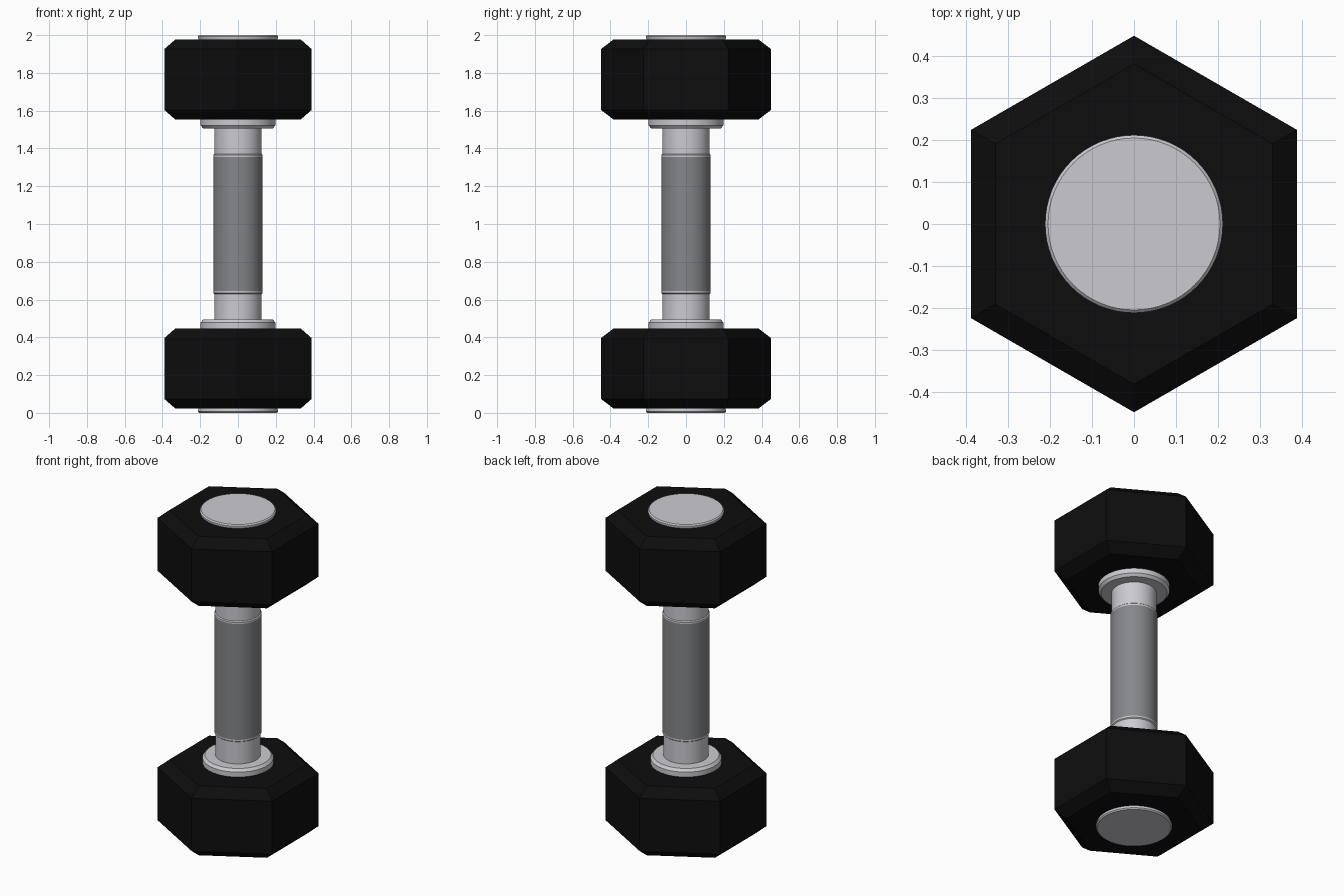
import bpy, bmesh, math

cube = bpy.data.objects.get("Cube")
if cube:
    bpy.data.objects.remove(cube, do_unlink=True)


def material(name, color, roughness, metallic=0.0):
    m = bpy.data.materials.new(name)
    m.diffuse_color = (*color, 1)
    m.use_nodes = True
    bsdf = m.node_tree.nodes["Principled BSDF"]
    bsdf.inputs["Base Color"].default_value = (*color, 1)
    bsdf.inputs["Roughness"].default_value = roughness
    bsdf.inputs["Metallic"].default_value = metallic
    return m


black = material("black rubber", (0.004, 0.004, 0.004), 0.6)
silver = material("silver metal", (0.60, 0.59, 0.63), 0.4)
grey = material("grey grip", (0.235, 0.24, 0.255), 0.6)


def lathe(name, profile, sides, mats, smooth=True, flip=False):
    """Closed solid of revolution from (radius, z) points; flip mirrors it about z = 1."""
    bm = bmesh.new()
    rings = []
    for r, z in profile:
        z = 2 - z if flip else z
        ring = []
        for i in range(sides):
            a = math.pi / 2 + 2 * math.pi * i / sides
            ring.append(bm.verts.new((r * math.cos(a), r * math.sin(a), z)))
        rings.append(ring)
    for low, high in zip(rings, rings[1:]):
        for i in range(sides):
            j = (i + 1) % sides
            bm.faces.new((low[i], low[j], high[j], high[i]))
    bm.faces.new(rings[0])
    bm.faces.new(rings[-1])
    bmesh.ops.recalc_face_normals(bm, faces=bm.faces[:])
    mesh = bpy.data.meshes.new(name)
    bm.to_mesh(mesh)
    bm.free()
    for m in mats:
        mesh.materials.append(m)
    obj = bpy.data.objects.new(name, mesh)
    bpy.context.collection.objects.link(obj)
    if smooth:
        bpy.ops.object.select_all(action='DESELECT')
        obj.select_set(True)
        bpy.context.view_layer.objects.active = obj
        bpy.ops.object.shade_smooth_by_angle(angle=math.radians(25))
    return obj


# Handle bar, swelling slightly into the grip
bar = lathe("handle_bar", [(0.125, 0.44), (0.125, 0.63), (0.131, 0.635), (0.131, 0.645),
                           (0.131, 1.355), (0.131, 1.365), (0.125, 1.37), (0.125, 1.56)],
            64, [silver, grey])
for f in bar.data.polygons:
    if 0.7 < f.center.z < 1.3 and abs(f.normal.z) < 0.5:
        f.material_index = 1

# Each end: hexagonal weight, outer cap and inner collar
for side, flip in (("lower", False), ("upper", True)):
    lathe(side + "_weight", [(0.382, 0.022), (0.449, 0.073), (0.449, 0.397), (0.382, 0.448)],
          6, [black], smooth=False, flip=flip)
    lathe(side + "_end_cap", [(0.205, 0.0), (0.212, 0.007), (0.212, 0.015), (0.206, 0.03)],
          64, [silver], flip=flip)
    lathe(side + "_collar", [(0.198, 0.44), (0.198, 0.478), (0.184, 0.494)],
          64, [silver], flip=flip)
